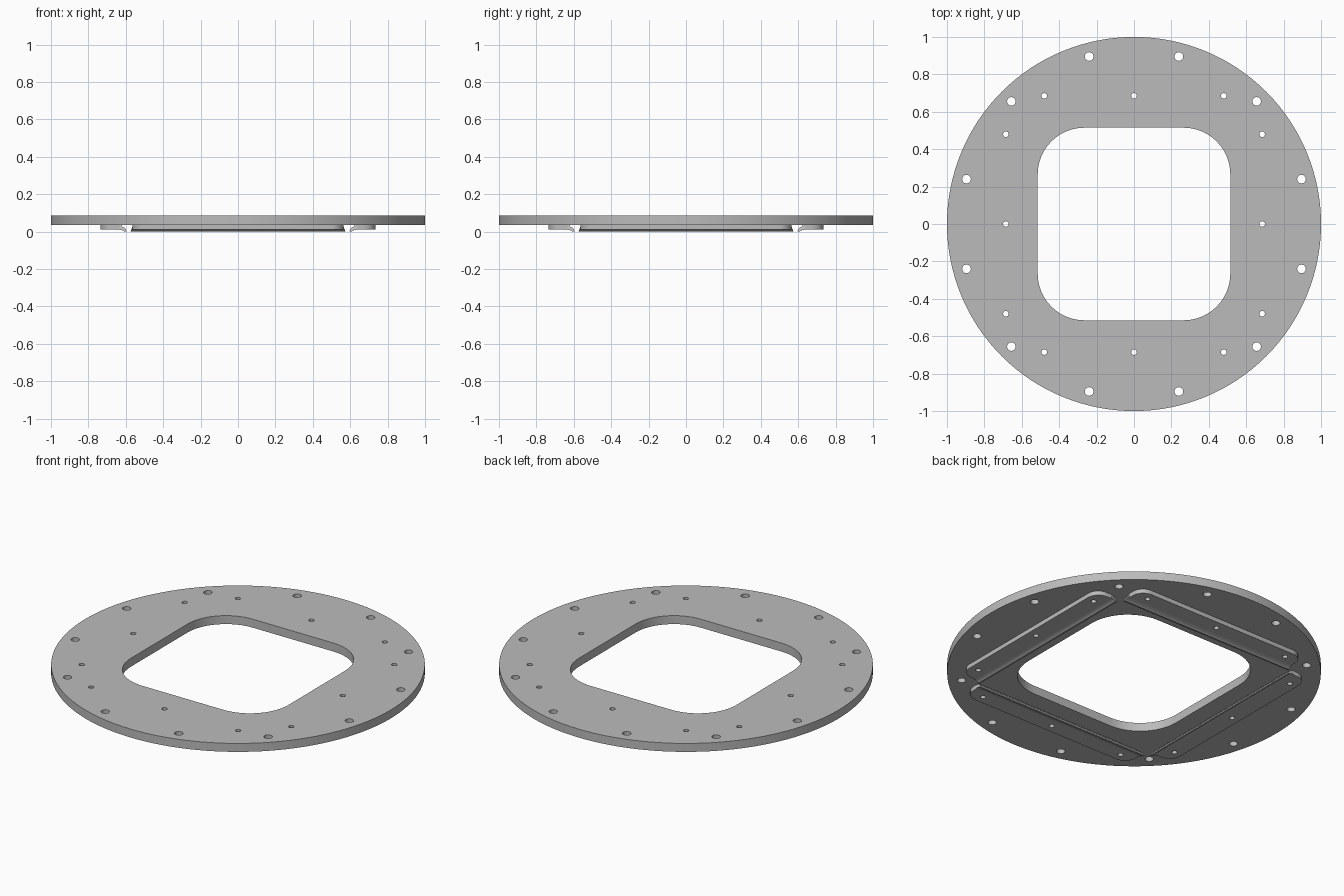
import bpy, bmesh
from math import sin, cos, pi, radians
from mathutils import Matrix

cube = bpy.data.objects.get("Cube")
if cube:
    bpy.data.objects.remove(cube, do_unlink=True)

grey = bpy.data.materials.new("satin grey metal")
grey.use_nodes = True
colour = (0.5, 0.5, 0.5, 1)
grey.diffuse_color = colour
grey.node_tree.nodes["Principled BSDF"].inputs["Base Color"].default_value = colour


def arc(cx, cy, r, start, end, n):
    return [(cx + r * cos(radians(start + (end - start) * i / n)),
             cy + r * sin(radians(start + (end - start) * i / n))) for i in range(n + 1)]


def circle(cx, cy, r, n=24):
    return arc(cx, cy, r, 0, 360, n)[:-1]


def finish(obj):
    bpy.ops.object.select_all(action='DESELECT')
    obj.select_set(True)
    bpy.context.view_layer.objects.active = obj
    if obj.type == 'CURVE':
        bpy.ops.object.convert(target='MESH')
        obj = bpy.context.object
    bm = bmesh.new()
    bm.from_mesh(obj.data)
    bmesh.ops.remove_doubles(bm, verts=bm.verts, dist=1e-5)
    bmesh.ops.recalc_face_normals(bm, faces=bm.faces)
    bm.to_mesh(obj.data)
    bm.free()
    obj.data.materials.clear()
    obj.data.materials.append(grey)
    bpy.ops.object.shade_smooth_by_angle(angle=radians(30))
    return obj


def sheet(name, loops, z0, z1, turn=0):
    """Flat plate from an outline followed by hole loops."""
    curve = bpy.data.curves.new(name, 'CURVE')
    curve.dimensions = '2D'
    curve.fill_mode = 'BOTH'
    curve.extrude = (z1 - z0) / 2
    for loop in loops:
        spline = curve.splines.new('POLY')
        spline.points.add(len(loop) - 1)
        for point, (x, y) in zip(spline.points, loop):
            point.co = (x, y, 0, 1)
        spline.use_cyclic_u = True
    obj = bpy.data.objects.new(name, curve)
    bpy.context.collection.objects.link(obj)
    obj.location.z = (z0 + z1) / 2
    obj.rotation_euler.z = turn
    return finish(obj)


def lip(name, turn):
    """Flared lip along the inner edge of a strip, longer at its bottom."""
    profile = [(0.635, 0.035), (0.635, 0.01), (0.622, 0.008), (0.612, 0.004),
               (0.606, 0.0), (0.596, 0.001), (0.6, 0.012), (0.608, 0.021),
               (0.62, 0.027), (0.622, 0.035)]
    bm = bmesh.new()
    rings = [[bm.verts.new((side * (0.575 - 0.4 * z), -y, z)) for y, z in profile]
             for side in (-1, 1)]
    for ring in rings:
        bm.faces.new(ring)
    for i in range(len(profile)):
        j = (i + 1) % len(profile)
        bm.faces.new((rings[0][i], rings[0][j], rings[1][j], rings[1][i]))
    bm.transform(Matrix.Rotation(turn, 4, 'Z'))
    mesh = bpy.data.meshes.new(name)
    bm.to_mesh(mesh)
    bm.free()
    obj = bpy.data.objects.new(name, mesh)
    bpy.context.collection.objects.link(obj)
    finish(obj)


# Round plate with a rounded square opening, rim holes and strip holes
half, corner = 0.515, 0.25
inner = half - corner
opening = []
for k, (sx, sy) in enumerate([(1, 1), (-1, 1), (-1, -1), (1, -1)]):
    opening += arc(sx * inner, sy * inner, corner, 90 * k, 90 * k + 90, 12)
rim_holes = [circle(0.927 * cos(radians(15 + 30 * k)), 0.927 * sin(radians(15 + 30 * k)), 0.023)
             for k in range(12)]
strip_holes = []
for x in (-0.48, 0, 0.48):
    for s in (-0.685, 0.685):
        strip_holes += [circle(x, s, 0.015, 16), circle(s, x, 0.015, 16)]
sheet("ring_plate", [circle(0, 0, 1, 128), opening] + rim_holes + strip_holes, 0.035, 0.085)

# Four strips under the plate, each with rounded outer corners and a lip
end, outer, r = 0.565, 0.735, 0.07
outline = ([(end, -0.63)] + arc(end - r, r - outer, r, 0, -90, 8)
           + arc(r - end, r - outer, r, -90, -180, 8) + [(-end, -0.63)])
holes = [circle(x, -0.685, 0.015, 16) for x in (-0.48, 0, 0.48)]
for k, side in enumerate(("front", "left", "back", "right")):
    sheet(side + "_strip", [outline] + holes, 0.01, 0.035, k * pi / 2)
    lip(side + "_strip_lip", k * pi / 2)
